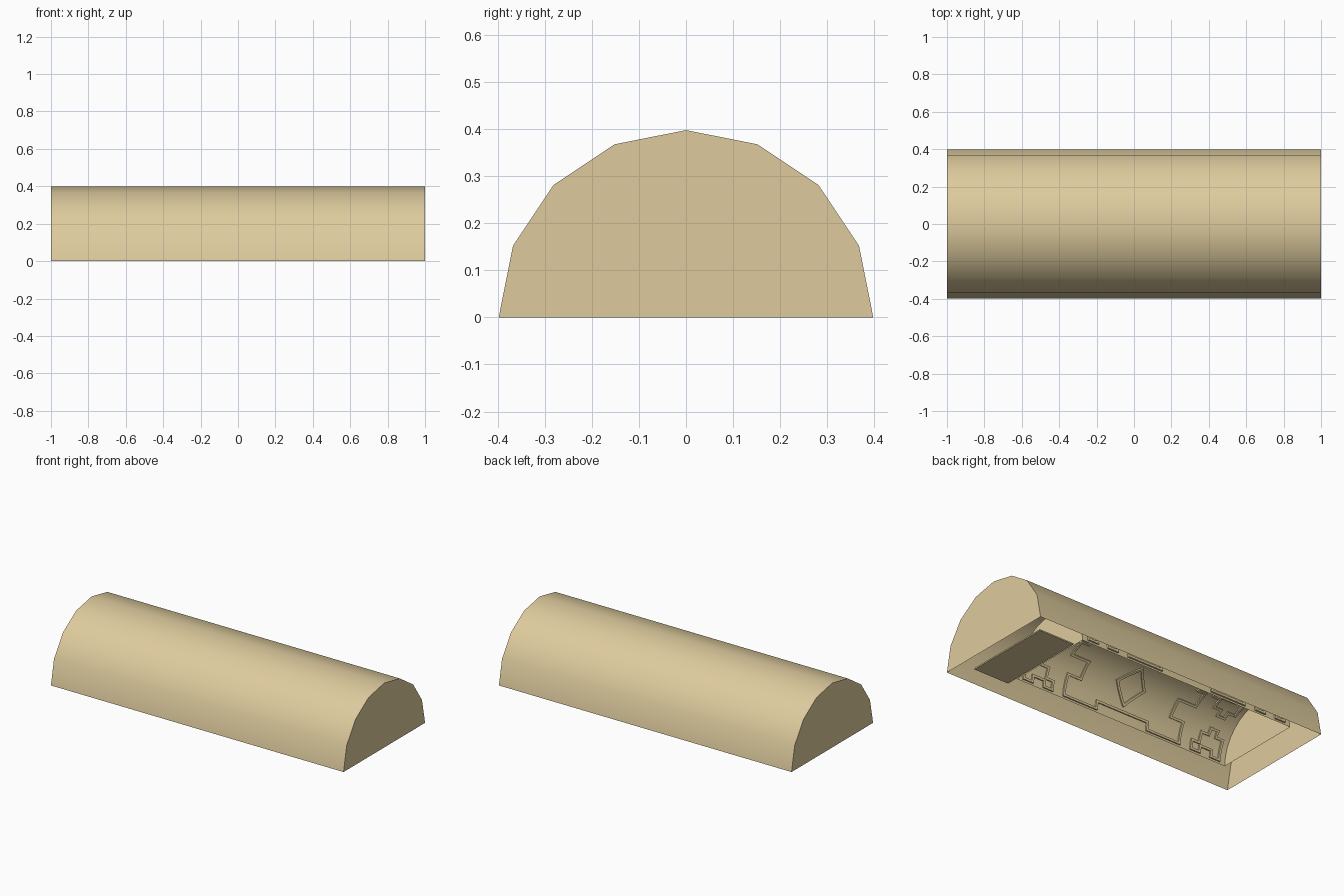
import bpy, bmesh, math

if "Cube" in bpy.data.objects:
    bpy.data.objects.remove(bpy.data.objects["Cube"])

tan = bpy.data.materials.new("warm_tan")
tan.diffuse_color = (0.73, 0.60, 0.34, 1)
tan.use_nodes = True
tan.node_tree.nodes["Principled BSDF"].inputs["Base Color"].default_value = tan.diffuse_color

R_OUT = 0.398             # outer cover radius
R_IN, Z_IN = 0.278, 0.054 # inner vault radius and base height
X0, X1 = -0.88, 0.60      # inner vault length
MID = (X0 + X1) / 2


def finish(bm, name, smooth=True):
    me = bpy.data.meshes.new(name)
    bm.normal_update()
    bm.to_mesh(me)
    bm.free()
    ob = bpy.data.objects.new(name, me)
    bpy.context.collection.objects.link(ob)
    me.materials.append(tan)
    if smooth:
        bpy.ops.object.select_all(action='DESELECT')
        ob.select_set(True)
        bpy.context.view_layer.objects.active = ob
        bpy.ops.object.shade_smooth_by_angle(angle=math.radians(35))
    return ob


def half_barrel(name, radius, x0, x1, z0, sides):
    """Half cylinder along x with end walls and an open underside."""
    bm = bmesh.new()
    rings = []
    for x in (x0, x1):
        ring = []
        for i in range(sides + 1):
            a = math.pi * i / sides
            ring.append(bm.verts.new((x, -radius * math.cos(a), z0 + radius * math.sin(a))))
        rings.append(ring)
    a, b = rings
    for i in range(sides):
        bm.faces.new((a[i], b[i], b[i + 1], a[i + 1]))
    bm.faces.new(a)
    bm.faces.new(b[::-1])
    return finish(bm, name)


def on_vault(u, v, r):
    """u runs along x, v is the arc length up from the front edge."""
    a = v / R_IN
    return (u, -r * math.cos(a), Z_IN + r * math.sin(a))


def ribbon(bm, path, closed=False, w=0.007, t=0.009):
    """Thin raised strip following a path of (offset from middle, degrees)."""
    pts = [(MID + u, math.radians(d) * R_IN) for u, d in path]
    if closed:
        pts.append(pts[0])
    for (u0, v0), (u1, v1) in zip(pts, pts[1:]):
        length = math.hypot(u1 - u0, v1 - v0)
        du, dv = (u1 - u0) / length, (v1 - v0) / length
        n = max(1, int(abs(v1 - v0) / 0.025))
        rows = []
        for i in range(n + 1):
            s = -w + (length + 2 * w) * i / n
            u, v = u0 + du * s, v0 + dv * s
            rows.append([bm.verts.new(on_vault(u - dv * e, v + du * e, R_IN + h))
                         for e, h in ((-w, -t), (w, -t), (w, t), (-w, t))])
        for a, b in zip(rows, rows[1:]):
            for k in range(4):
                bm.faces.new((a[k], a[(k + 1) % 4], b[(k + 1) % 4], b[k]))
        bm.faces.new(rows[0][::-1])
        bm.faces.new(rows[-1])


# Outer cover and inner vault, both hollow underneath
half_barrel("outer_cover", R_OUT, -1, 1, 0, 8)
half_barrel("inner_vault", R_IN, X0, X1, Z_IN, 16)

# Relief lines on the vault, mirrored left/right and front/back
bm = bmesh.new()
frame = [(0, 13.5), (0.18, 13.5), (0.18, 4), (0.41, 4), (0.41, 30), (0.32, 30),
         (0.32, 52), (0.44, 52), (0.44, 72), (0.39, 72), (0.39, 90)]
stepped = [(-0.10, 4), (-0.10, 15), (-0.05, 15), (-0.05, 28), (0.0, 28), (0.0, 36),
           (0.05, 36), (0.05, 28), (0.10, 28), (0.10, 15), (0.10, 4),
           (0.04, 4), (0.04, 12), (-0.04, 12), (-0.04, 4)]
diamond = [(-0.095, 45), (0, 21), (0.095, 45), (0, 69)]
for back in (False, True):
    def side(d):
        return 180 - d if back else d
    ribbon(bm, [(u, side(d)) for u, d in diamond], True)
    for sx in (-1, 1):
        ribbon(bm, [(sx * u, side(d)) for u, d in frame])
        for upper in (False, True):
            ribbon(bm, [(sx * (0.595 + u), side(88 - d if upper else d)) for u, d in stepped], True)
bmesh.ops.recalc_face_normals(bm, faces=bm.faces)
finish(bm, "vault_relief_lines", False)

# Thin floor plate beside the vault
bm = bmesh.new()
bmesh.ops.create_cube(bm, size=1)
for v in bm.verts:
    v.co = (0.785 + v.co.x * 0.24, v.co.y * 0.556, 0.006 + v.co.z * 0.008)
finish(bm, "floor_plate", False)
